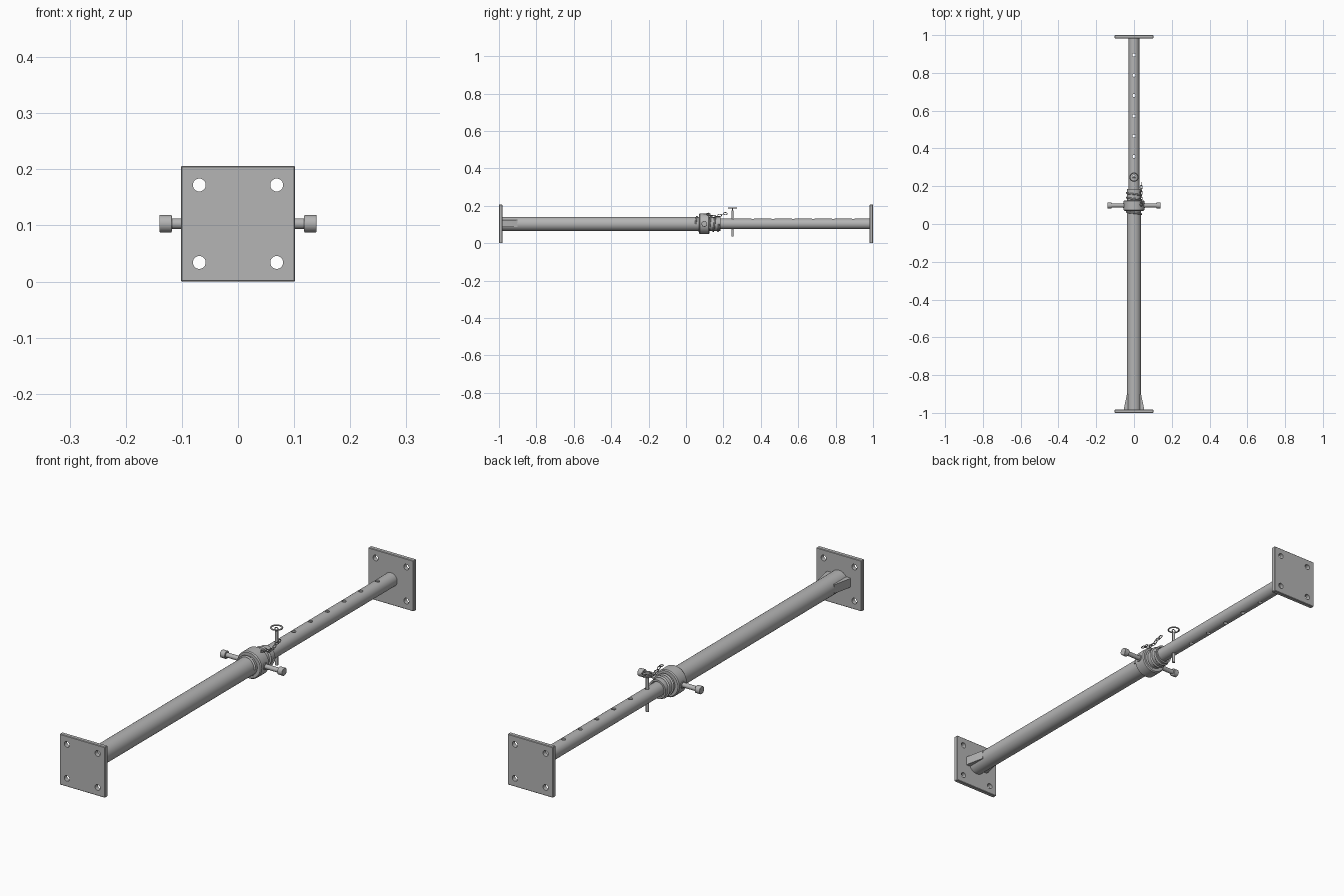
import bpy, bmesh, math
from mathutils import Matrix, Vector

if "Cube" in bpy.data.objects:
    bpy.data.objects.remove(bpy.data.objects["Cube"], do_unlink=True)

AXIS_Z = 0.103
STEEL = (0.46, 0.46, 0.46, 1)
steel = bpy.data.materials.new("steel grey")
steel.use_nodes = True
steel.diffuse_color = STEEL
steel.node_tree.nodes["Principled BSDF"].inputs["Base Color"].default_value = STEEL


def finish(obj, angle=35):
    if not obj.data.materials:
        obj.data.materials.append(steel)
    bpy.ops.object.select_all(action="DESELECT")
    obj.select_set(True)
    bpy.context.view_layer.objects.active = obj
    bpy.ops.object.shade_smooth_by_angle(angle=math.radians(angle))
    return obj


def from_bmesh(name, bm):
    bmesh.ops.recalc_face_normals(bm, faces=bm.faces)
    mesh = bpy.data.meshes.new(name)
    bm.to_mesh(mesh)
    bm.free()
    obj = bpy.data.objects.new(name, mesh)
    bpy.context.collection.objects.link(obj)
    return finish(obj)


def add_rod(bm, a, b, radius, sides=32):
    a, b = Vector(a), Vector(b)
    turn = (b - a).to_track_quat("Z", "Y").to_matrix().to_4x4()
    bmesh.ops.create_cone(bm, cap_ends=True, segments=sides, radius1=radius, radius2=radius,
                          depth=(b - a).length, matrix=Matrix.Translation((a + b) / 2) @ turn)


def rod(name, a, b, radius, sides=32):
    bm = bmesh.new()
    add_rod(bm, a, b, radius, sides)
    return from_bmesh(name, bm)


def lathe(name, profile, sides=48):
    """Spin a closed (radius, y) profile about the long axis."""
    bm = bmesh.new()
    rings = [[bm.verts.new((r * math.cos(i * math.tau / sides), y,
                            AXIS_Z + r * math.sin(i * math.tau / sides)))
              for i in range(sides)] for r, y in profile]
    for k, ring in enumerate(rings):
        nxt = rings[(k + 1) % len(rings)]
        for i in range(sides):
            j = (i + 1) % sides
            bm.faces.new((ring[i], ring[j], nxt[j], nxt[i]))
    return from_bmesh(name, bm)


def tube(name, outer, inner, y0, y1):
    return lathe(name, [(inner, y0), (outer, y0), (outer, y1), (inner, y1)])


def apply(obj, mod):
    bpy.context.view_layer.objects.active = obj
    bpy.ops.object.modifier_apply(modifier=mod.name)


def drill(obj, holes):
    """Cut round holes given as (start, end, radius)."""
    bm = bmesh.new()
    for a, b, r in holes:
        add_rod(bm, a, b, r, 24)
    cutter = from_bmesh("hole_cutter", bm)
    cutter.hide_render = True
    mod = obj.modifiers.new("holes", "BOOLEAN")
    mod.operation, mod.object, mod.solver = "DIFFERENCE", cutter, "EXACT"
    apply(obj, mod)
    bpy.data.objects.remove(cutter, do_unlink=True)
    finish(obj)


def wire(name, points, radius, cyclic=False):
    curve = bpy.data.curves.new(name, "CURVE")
    curve.dimensions = "3D"
    curve.bevel_depth, curve.bevel_resolution = radius, 2
    curve.use_fill_caps = True
    spline = curve.splines.new("POLY")
    spline.points.add(len(points) - 1)
    for p, co in zip(spline.points, points):
        p.co = (*co, 1)
    spline.use_cyclic_u = cyclic
    obj = bpy.data.objects.new(name, curve)
    bpy.context.collection.objects.link(obj)
    bpy.ops.object.select_all(action="DESELECT")
    obj.select_set(True)
    bpy.context.view_layer.objects.active = obj
    bpy.ops.object.convert(target="MESH")
    return finish(bpy.context.object, 60)


# End plates with four bolt holes each
for name, y in (("front_plate", -0.991), ("back_plate", 0.991)):
    bm = bmesh.new()
    bmesh.ops.create_cube(bm, size=1, matrix=Matrix.Translation((0, y, AXIS_Z))
                          @ Matrix.Diagonal((0.204, 0.018, 0.206, 1)))
    bmesh.ops.bevel(bm, geom=bm.edges[:], offset=0.002, segments=1, affect="EDGES")
    plate = from_bmesh(name, bm)
    drill(plate, [((x, y - 0.03, AXIS_Z + z), (x, y + 0.03, AXIS_Z + z), 0.0115)
                  for x in (-0.069, 0.069) for z in (-0.069, 0.069)])

# Telescoping tubes, the inner one drilled right through
tube("outer_tube", 0.038, 0.031, -0.983, 0.185)
inner = tube("inner_tube", 0.028, 0.021, -0.05, 0.983)
drill(inner, [((0, 0.25 + i * 0.1075, 0), (0, 0.25 + i * 0.1075, 0.2), 0.0085)
              for i in range(7)])

# Tapered gussets at the foot of the outer tube
for name, side in (("left_gusset", 1), ("right_gusset", -1)):
    bm = bmesh.new()
    outline = [(0.03, -0.983), (0.053, -0.983), (0.052, -0.97), (0.037, -0.9), (0.03, -0.9)]
    face = bm.faces.new([bm.verts.new((side * x, y, AXIS_Z - 0.016)) for x, y in outline])
    up = bmesh.ops.extrude_face_region(bm, geom=[face])["geom"]
    bmesh.ops.translate(bm, vec=(0, 0, 0.036),
                        verts=[v for v in up if isinstance(v, bmesh.types.BMVert)])
    from_bmesh(name, bm)

# Screw thread
turns, steps, pitch = 5, 36, 0.025
wire("screw_thread", [(0.039 * math.cos(t), 0.052 + pitch * t / math.tau,
                       AXIS_Z + 0.039 * math.sin(t))
                      for t in (i * math.tau / steps for i in range(turns * steps + 1))], 0.0045)

# Adjusting nut with chamfered rims
lathe("adjusting_nut", [(0.036, 0.07), (0.051, 0.07), (0.055, 0.074), (0.055, 0.121),
                        (0.051, 0.125), (0.036, 0.125)])

# Nut handles with round knobs
for name, s in (("left", 1), ("right", -1)):
    rod(name + "_handle", (s * 0.05, 0.098, AXIS_Z), (s * 0.125, 0.098, AXIS_Z), 0.0095)
    rod(name + "_handle_boss", (s * 0.045, 0.098, AXIS_Z), (s * 0.057, 0.098, AXIS_Z), 0.014)
    knob = rod(name + "_knob", (s * 0.118, 0.098, AXIS_Z), (s * 0.14, 0.098, AXIS_Z), 0.0155)
    bevel = knob.modifiers.new("rim", "BEVEL")
    bevel.width, bevel.segments = 0.0015, 2
    apply(knob, bevel)

# Locking pin with a flat pull ring
rod("locking_pin", (0, 0.248, 0.037), (0, 0.248, 0.176), 0.006, 24)
wire("pin_eye", [(0.008 * math.cos(t), 0.248, 0.181 + 0.008 * math.sin(t))
                 for t in (i * math.tau / 20 for i in range(20))], 0.002, True)
wire("pull_ring", [(0.0215 * math.cos(t), 0.248 + 0.0215 * math.sin(t), 0.188)
                   for t in (i * math.tau / 32 for i in range(32))], 0.003, True)

# Chain of alternating oval links running from the nut towards the pin
links = 8
for n in range(links):
    f = n / (links - 1)
    centre = Vector((0.038, 0.105 + 0.105 * f, 0.15 + 0.008 * math.cos(f * math.tau)))
    roll = Matrix.Rotation(math.pi / 2 * (n % 2), 3, "Y")
    wire("chain_link", [centre + roll @ Vector((0.006 * math.cos(t), 0.0105 * math.sin(t), 0))
                        for t in (i * math.tau / 16 for i in range(16))], 0.0018, True)
